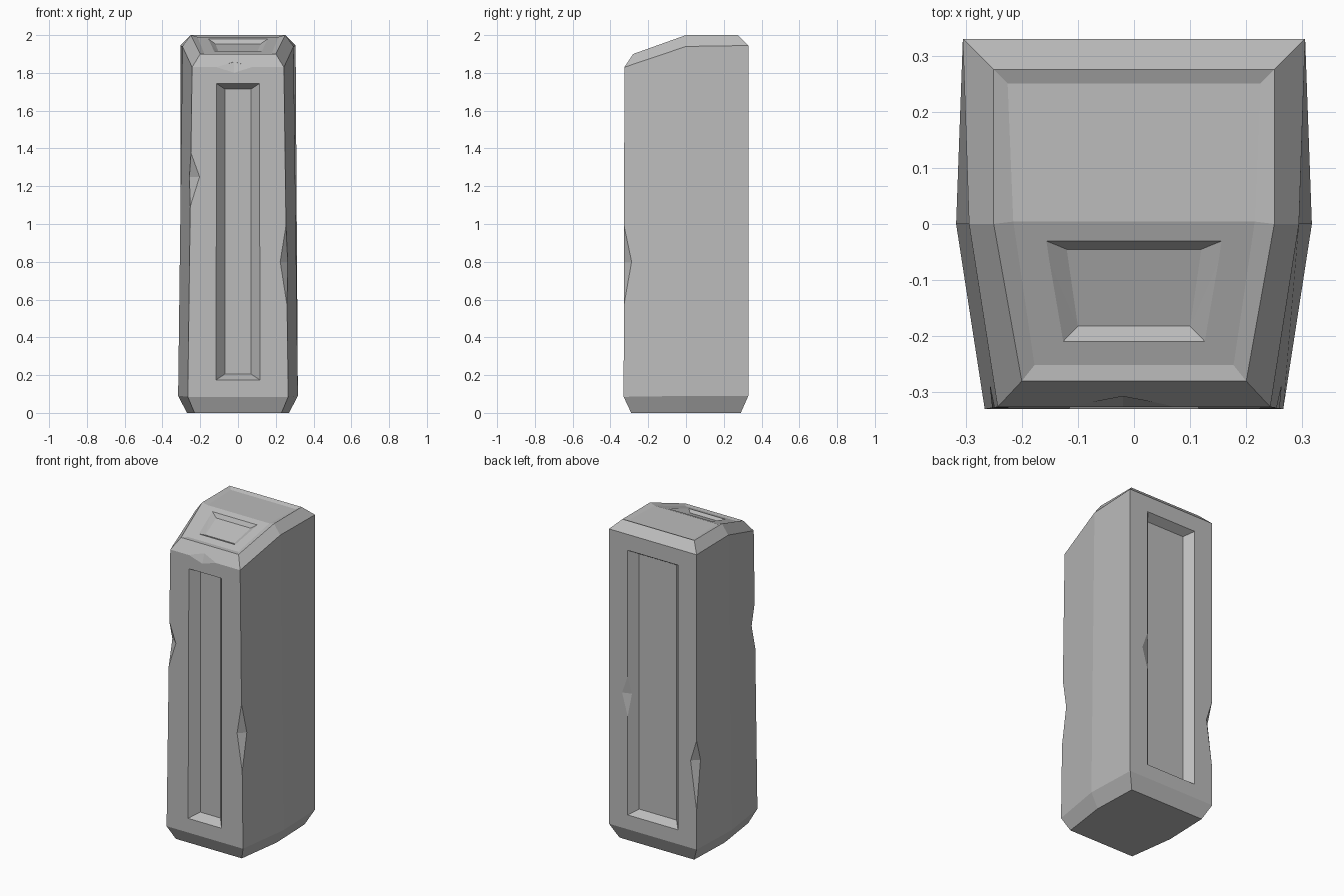
import bpy
import bmesh
from mathutils import Vector

old = bpy.data.objects.get("Cube")
if old:
    bpy.data.objects.remove(old, do_unlink=True)

# Stone material
stone = bpy.data.materials.new("grey stone")
stone.use_nodes = True
GREY = (0.5, 0.5, 0.5, 1)
stone.diffuse_color = GREY
stone.node_tree.nodes["Principled BSDF"].inputs["Base Color"].default_value = GREY


def to_object(bm, name):
    bmesh.ops.recalc_face_normals(bm, faces=bm.faces)
    mesh = bpy.data.meshes.new(name)
    bm.to_mesh(mesh)
    bm.free()
    mesh.materials.append(stone)
    obj = bpy.data.objects.new(name, mesh)
    bpy.context.collection.objects.link(obj)
    return obj


# Body: half rings (front, middle, back) mirrored into hexagons
half_rings = [
    [(.23, -.29, 0), (.27, 0, 0), (.26, .29, 0)],
    [(.266, -.33, .085), (.317, 0, .09), (.305, .33, .09)],
    [(.243, -.326, 1.83), (.294, 0, 1.94), (.305, .33, 1.945)],
    [(.2, -.28, 1.9), (.25, 0, 2), (.25, .275, 2)],
]
bm = bmesh.new()
rings = []
for half in half_rings:
    pts = half + [(-x, y, z) for x, y, z in reversed(half)]
    rings.append([bm.verts.new(p) for p in pts])
for low, high in zip(rings, rings[1:]):
    for i in range(6):
        j = (i + 1) % 6
        bm.faces.new((low[i], low[j], high[j], high[i]))
bm.faces.new(rings[0][::-1])
top = rings[-1]
cap = [bm.faces.new((top[0], top[1], top[4], top[5])),
       bm.faces.new((top[1], top[2], top[3], top[4]))]
bmesh.ops.recalc_face_normals(bm, faces=bm.faces)
# Shallow sunken panel over the cap
bmesh.ops.inset_region(bm, faces=cap, thickness=.035, depth=-.01)
body = to_object(bm, "stone_pillar")


def carve(points):
    """Cut the convex hull of the points out of the body."""
    bm = bmesh.new()
    for p in points:
        bm.verts.new(p)
    bmesh.ops.convex_hull(bm, input=bm.verts)
    cutter = to_object(bm, "cutter")
    cutter.hide_render = True
    mod = body.modifiers.new("carve", 'BOOLEAN')
    mod.operation = 'DIFFERENCE'
    mod.solver = 'EXACT'
    mod.object = cutter
    bpy.context.view_layer.objects.active = body
    bpy.ops.object.modifier_apply(modifier=mod.name)
    bpy.data.objects.remove(cutter, do_unlink=True)


def recess(outer, inner):
    """Sunken panel with sloped walls, extended a little past the surface."""
    outer = [Vector(p) for p in outer]
    inner = [Vector(p) for p in inner]
    carve([o + (o - i) * .3 for o, i in zip(outer, inner)] + inner)


def upright(w, z0, z1, y):
    return [(sx * w, y, z) for z in (z0, z1) for sx in (-1, 1)]


def sloped(w_front, y_front, w_back, y_back, sink):
    return [(sx * w, y, 1.99 + y * .357 - sink)
            for w, y in ((w_front, y_front), (w_back, y_back)) for sx in (-1, 1)]


# Long front and back panels, small panel on the sloped top
recess(upright(.115, .175, 1.745, -.328), upright(.07, .205, 1.715, -.275))
recess(upright(.175, .18, 1.845, .33), upright(.13, .21, 1.815, .28))
recess(sloped(.127, -.21, .157, -.03, 0), sloped(.1, -.182, .12, -.045, .02))

# Chips: two ends on the edge, one point on each face, one point outside
carve([(.26, -.33, .56), (.255, -.33, 1.01), (.22, -.332, .8),
       (.263, -.288, .8), (.32, -.4, .8)])
carve([(-.254, -.33, 1.08), (-.249, -.328, 1.38), (-.2, -.33, 1.25),
       (-.257, -.285, 1.25), (-.32, -.4, 1.25)])
carve([(-.305, .33, .335), (-.305, .33, .775), (-.262, .331, .64),
       (-.313, .28, .64), (-.37, .39, .64)])
carve([(.175, .33, .8), (.175, .33, 1.05), (.217, .331, .94),
       (.158, .311, .94), (.15, .37, .94)])
carve([(-.12, -.327, 1.83), (.08, -.327, 1.83), (-.02, -.328, 1.795),
       (-.02, -.305, 1.858), (-.02, -.38, 1.88)])

for poly in body.data.polygons:
    poly.use_smooth = False
    poly.material_index = 0
